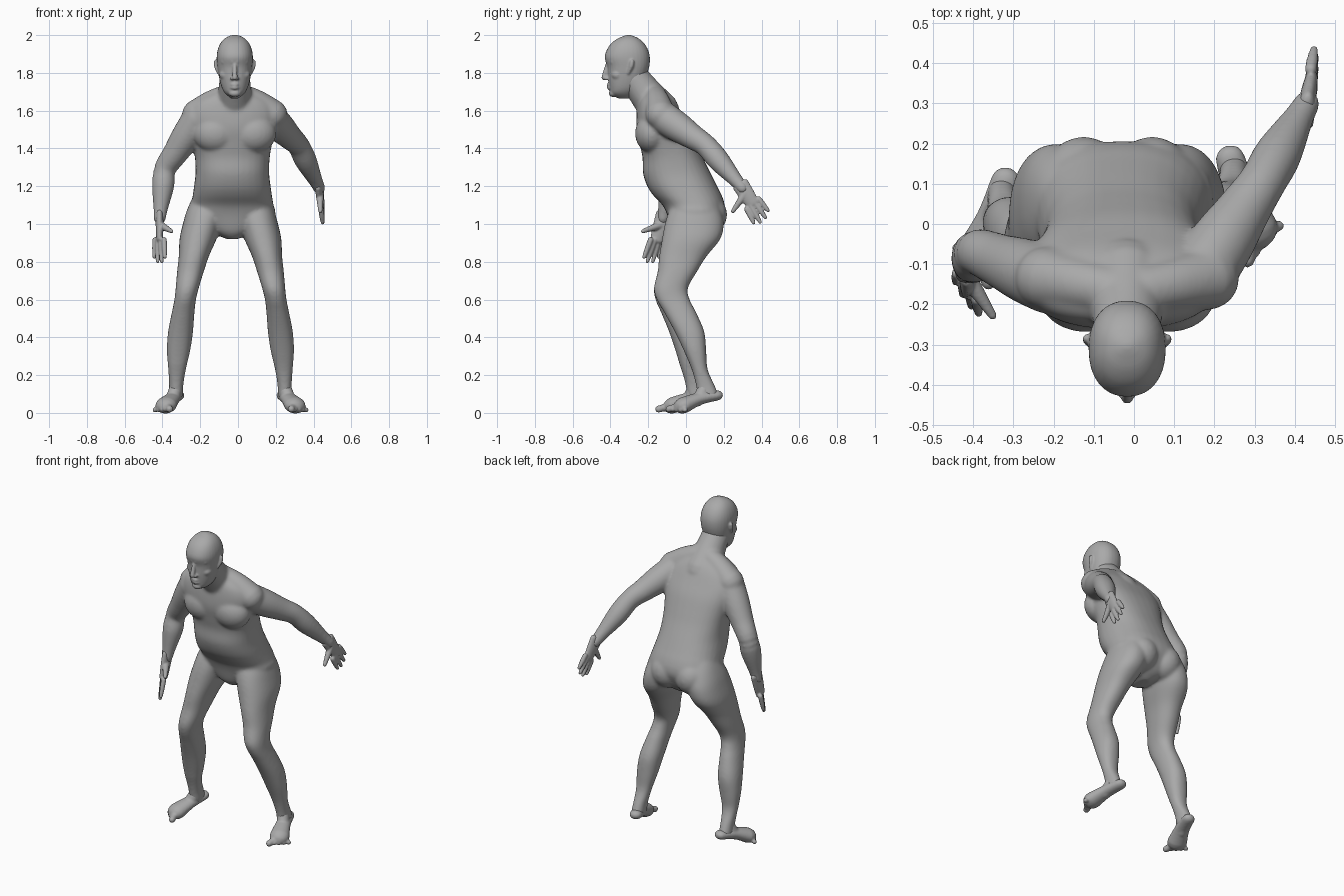
import bpy
import bmesh
from math import cos, sin, pi, copysign
from mathutils import Vector, Matrix

default_cube = bpy.data.objects.get("Cube")
if default_cube:
    bpy.data.objects.remove(default_cube, do_unlink=True)

skin = bpy.data.materials.new("grey_skin")
skin.use_nodes = True
grey = (.4, .4, .4, 1)
skin.diffuse_color = grey
skin.node_tree.nodes["Principled BSDF"].inputs["Base Color"].default_value = grey

HEAD_X, TORSO_X, HIP_X = -.017, -.03, -.04


def refine(rows, steps=4):
    """Pass a smooth curve through rows of numbers."""
    rows = [Vector(row) for row in rows]
    padded = [rows[0], *rows, rows[-1]]
    curve = []
    for before, start, end, after in zip(padded, padded[1:], padded[2:], padded[3:]):
        leave, arrive = (end - before) / 2, (after - start) / 2
        for step in range(steps):
            t = step / steps
            blend = t * t * (3 - 2 * t)
            curve.append(start.lerp(end, blend)
                         + leave * (t * (1 - t) ** 2) - arrive * (t * t * (1 - t)))
    return curve + [rows[-1]]


def skin_rings(bm, rings):
    """Join closed rings into a capped shell."""
    loops = [[bm.verts.new(point) for point in ring] for ring in rings]
    for low, high in zip(loops, loops[1:]):
        for i in range(len(low)):
            bm.faces.new((low[i - 1], low[i], high[i], high[i - 1]))
    bm.faces.new(loops[0][::-1])
    bm.faces.new(loops[-1])


def circle(sides):
    """Cosine and sine pairs around a circle."""
    return [(cos(2 * pi * i / sides), sin(2 * pi * i / sides)) for i in range(sides)]


def stack(bm, rows, centre, shift=lambda z: 0, power=.9):
    """Level oval slices: height, half width, front y, back y."""
    rings = []
    for z, half, front, back in refine(rows):
        ring = []
        for c, s in circle(32):
            u = copysign(abs(c) ** power, c)
            v = copysign(abs(s) ** power, s)
            y = (front + back + v * (back - front)) / 2
            ring.append((centre(z) + u * half, y + shift(z), z))
        rings.append(ring)
    skin_rings(bm, rings)


def tube(bm, points, radii, tall=1.0):
    """Round-ended limb along a smooth path; tall stretches its section upwards."""
    path = refine([(*point, radius) for point, radius in zip(points, radii)])
    nodes = [(row.xyz, row.w) for row in path]
    start_dir = (nodes[0][0] - nodes[1][0]).normalized()
    end_dir = (nodes[-1][0] - nodes[-2][0]).normalized()

    def cap(node, direction):
        point, radius = node
        return [(point + direction * radius * k, radius * (1 - k * k) ** .5) for k in (.4, .7, .95)]

    nodes = cap(nodes[0], start_dir)[::-1] + nodes + cap(nodes[-1], end_dir)
    rings = []
    for i, (point, radius) in enumerate(nodes):
        ahead = nodes[min(i + 1, len(nodes) - 1)][0]
        along = (ahead - nodes[max(i - 1, 0)][0]).normalized()
        side = along.cross(Vector((0, 0, 1)))
        side = side.normalized() if side.length > .01 else Vector((1, 0, 0))
        up = side.cross(along) * tall
        rings.append([point + (side * c + up * s) * radius for c, s in circle(20)])
    skin_rings(bm, rings)


def blob(bm, centre, size):
    """Ellipsoid for a muscle or a facial feature."""
    placing = Matrix.Translation(centre) @ Matrix.Diagonal((*size, 1))
    bmesh.ops.create_uvsphere(bm, u_segments=24, v_segments=14, radius=1, matrix=placing)


def finish(bm, name, voxel, rounds):
    """Fuse the overlapping shells into one smooth skin."""
    bmesh.ops.recalc_face_normals(bm, faces=bm.faces)
    mesh = bpy.data.meshes.new(name)
    bm.to_mesh(mesh)
    bm.free()
    mesh.materials.append(skin)
    figure_part = bpy.data.objects.new(name, mesh)
    bpy.context.collection.objects.link(figure_part)
    fuse = figure_part.modifiers.new("fuse", 'REMESH')
    fuse.mode = 'VOXEL'
    fuse.voxel_size = voxel
    fuse.use_smooth_shade = True
    soften = figure_part.modifiers.new("soften", 'SMOOTH')
    soften.factor = .5
    soften.iterations = rounds


def leg(body, name, side, stride):
    """Bent leg and splayed foot; stride moves the foot along y."""
    def centre(z):
        return HIP_X + side * (.29 - .14 * z * z)

    def shift(z):
        return stride * min(1, max(0, (.65 - z) / .4))

    def place(x, y, z):
        return Vector((HIP_X + side * x, y + stride, z))

    stack(body, [(1.25, .06, -.03, .09), (1.15, .09, -.05, .15), (1.07, .102, -.09, .185),
                 (1, .102, -.112, .2), (.92, .098, -.127, .182), (.83, .08, -.142, .11),
                 (.75, .071, -.15, .06), (.66, .061, -.17, .01), (.6, .057, -.155, .02),
                 (.53, .06, -.115, .055), (.43, .066, -.06, .097), (.33, .062, -.012, .107),
                 (.23, .047, .03, .115), (.15, .038, .052, .15), (.1, .038, .06, .17),
                 (.08, .036, .065, .17)], centre, shift)
    blob(body, (HIP_X + side * .085, .105, 1.05), (.105, .113, .11))

    # Foot with toes fanned from big to little
    foot = bmesh.new()
    ankle, heel = place(.285, .1, .14), place(.28, .16, .092)
    arch, ball = place(.308, .07, .075), place(.34, -.01, .042)
    tube(foot, [heel, arch, ball], (.037, .044, .058), .75)
    tube(foot, [ankle, arch, ball.lerp(arch, .3)], (.035, .036, .025))
    big, little = place(.322, -.09, .02), place(.4, -.005, .015)
    for i in range(5):
        tip = big.lerp(little, i / 4)
        root = ball.lerp(tip, .35)
        radius = .014 if i else .019
        tube(foot, [root, root.lerp(tip, .6), tip], (radius + .005, radius, radius))
    finish(foot, name, .006, 5)


def arm(body, name, shoulder, elbow, wrist, reach, spread):
    """Arm and hand; reach runs to the fingertips, spread steps towards the thumb."""
    shoulder, elbow, wrist, reach, spread = map(Vector, (shoulder, elbow, wrist, reach, spread))
    tube(body, [shoulder, shoulder.lerp(elbow, .35), shoulder.lerp(elbow, .7), elbow,
                elbow.lerp(wrist, .35), elbow.lerp(wrist, .8), wrist],
         (.085, .08, .067, .059, .059, .039, .033))

    # Thin palm, four fingers and a thumb
    hand = bmesh.new()
    knuckle = wrist + reach * .5
    tube(hand, [wrist - reach * .1, wrist + reach * .25, knuckle], (.022, .02, .017), 2.1)
    for step, length in zip((-1.5, -.5, .5, 1.5), (.9, 1, 1, .9)):
        root = knuckle + spread * step * .75
        tip = wrist + (reach + spread * step) * length
        tube(hand, [root, root.lerp(tip, .5), tip], (.015, .014, .01))
    base = wrist + reach * .15
    thumb = wrist + reach * .3 + spread * 3
    tube(hand, [base, base.lerp(thumb, .5), thumb], (.022, .017, .011))
    finish(hand, name, .005, 4)


# Torso, leaning forward
body = bmesh.new()
stack(body, [(.92, .03, -.03, .09), (.96, .11, -.07, .15), (1.05, .222, -.1, .2),
             (1.1, .218, -.125, .205), (1.15, .21, -.172, .19), (1.2, .203, -.205, .165),
             (1.27, .195, -.228, .13), (1.35, .198, -.23, .09), (1.42, .21, -.245, .06),
             (1.5, .23, -.262, .025), (1.57, .24, -.262, -.015), (1.63, .215, -.255, -.05),
             (1.67, .16, -.245, -.08), (1.7, .09, -.23, -.11)],
      lambda z: TORSO_X, power=.85)

# Neck, sloping shoulders and chest
tube(body, [(HEAD_X, -.28, 1.78), (HEAD_X, -.22, 1.7), (HEAD_X, -.14, 1.6)], (.08, .089, .105))
for side in (-1, 1):
    tube(body, [(HEAD_X + side * .04, -.165, 1.68), (HEAD_X + side * .12, -.15, 1.642),
                (HEAD_X + side * .2, -.135, 1.58)], (.06, .067, .08))
    blob(body, (HEAD_X + side * .1, -.18, 1.48), (.12, .09, .105))

# Limbs: the left arm swings back, the right one hangs forward
leg(body, "left_foot", 1, 0)
leg(body, "right_foot", -1, -.055)
arm(body, "left_hand", (.17, -.12, 1.565), (.32, .105, 1.415), (.43, .3, 1.19),
    (.02, .107, -.168), (0, -.028, -.024))
arm(body, "right_hand", (-.21, -.14, 1.56), (-.387, -.07, 1.29), (-.415, -.12, 1.03),
    (0, -.07, -.228), (.021, -.029, 0))
finish(body, "body", .008, 14)

# Skull and jaw
head = bmesh.new()
stack(head, [(1.665, .02, -.36, -.29), (1.69, .05, -.397, -.27), (1.72, .068, -.405, -.245),
             (1.77, .082, -.412, -.215), (1.83, .092, -.416, -.195), (1.88, .096, -.43, -.191),
             (1.92, .091, -.42, -.2), (1.955, .077, -.397, -.22), (1.98, .056, -.365, -.247),
             (1.995, .03, -.33, -.277), (2.001, .008, -.31, -.297)], lambda z: HEAD_X)

# Nose, brows, eyelids, cheeks, nostrils and ears
tube(head, [(HEAD_X, -.416, 1.845), (HEAD_X, -.428, 1.8), (HEAD_X, -.433, 1.775)], (.01, .013, .015))
for side in (-1, 1):
    def face(x, y, z):
        return HEAD_X + side * x, y, z

    tube(head, [face(.012, -.412, 1.86), face(.06, -.388, 1.858)], (.014, .013))
    blob(head, face(.036, -.391, 1.837), (.018, .018, .01))
    blob(head, face(.048, -.36, 1.79), (.034, .036, .03))
    blob(head, face(.014, -.422, 1.77), (.011, .011, .01))
    tube(head, [face(.086, -.305, 1.8), face(.098, -.29, 1.835), face(.1, -.285, 1.86)],
         (.009, .012, .011))

# Lips and chin
for z in (1.737, 1.722):
    tube(head, [(HEAD_X - .03, -.388, z), (HEAD_X, -.41, z), (HEAD_X + .03, -.388, z)],
         (.007, .01, .007))
blob(head, (HEAD_X, -.385, 1.692), (.032, .024, .02))
finish(head, "head", .005, 6)
